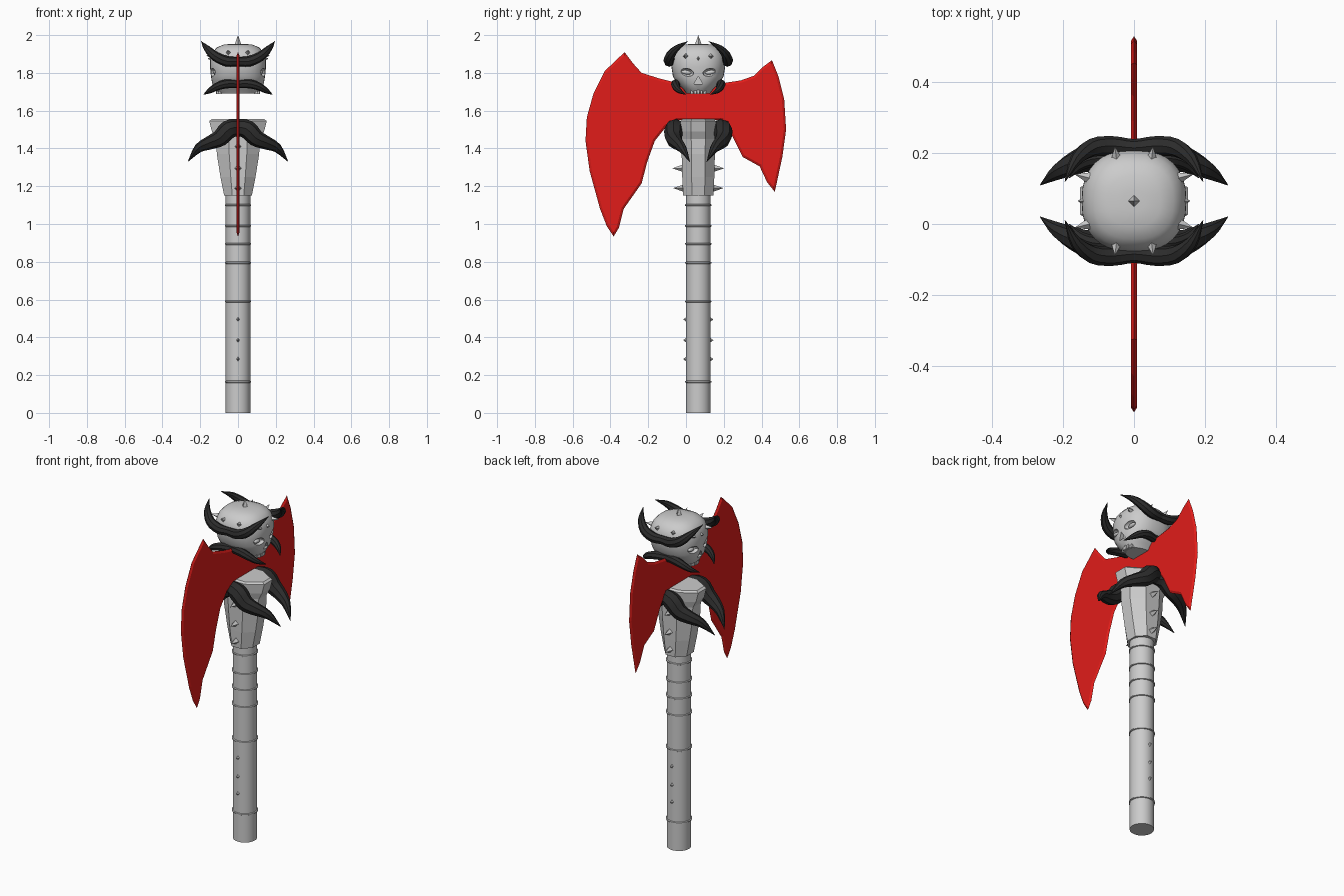
import bpy, bmesh, math
from mathutils import Vector, Matrix

if "Cube" in bpy.data.objects:
    bpy.data.objects.remove(bpy.data.objects["Cube"])

AXIS = Vector((0, 0.065, 0))      # centre line of the shaft


def material(name, rgb):
    m = bpy.data.materials.new(name)
    m.diffuse_color = (*rgb, 1)
    m.use_nodes = True
    m.node_tree.nodes["Principled BSDF"].inputs["Base Color"].default_value = m.diffuse_color
    return m


RED = material("red_blade", (0.75, 0.012, 0.01))
BLACK = material("black_horn", (0.025, 0.025, 0.025))


def finish(name, bm, mat=None, smooth=None, loc=AXIS):
    bmesh.ops.recalc_face_normals(bm, faces=bm.faces)
    me = bpy.data.meshes.new(name)
    bm.to_mesh(me)
    bm.free()
    ob = bpy.data.objects.new(name, me)
    ob.location = loc
    bpy.context.collection.objects.link(ob)
    if mat:
        me.materials.append(mat)
    if smooth:
        shade(ob, smooth)
    return ob


def select(ob):
    bpy.ops.object.select_all(action='DESELECT')
    ob.select_set(True)
    bpy.context.view_layer.objects.active = ob


def shade(ob, deg):
    select(ob)
    bpy.ops.object.shade_smooth_by_angle(angle=math.radians(deg))


def skin(bm, rings):
    """Bridge rings of points and cap both ends."""
    vs = [[bm.verts.new(p) for p in r] for r in rings]
    n = len(vs[0])
    for a, b in zip(vs, vs[1:]):
        for i in range(n):
            j = (i + 1) % n
            bm.faces.new((a[i], a[j], b[j], b[i]))
    bm.faces.new(vs[0])
    bm.faces.new(vs[-1])


def oval(z, rx, ry, n, power=2.0, turn=0.0):
    pts = []
    for i in range(n):
        a = 2 * math.pi * (i + turn) / n
        c, s = math.cos(a), math.sin(a)
        pts.append((rx * math.copysign(abs(c) ** (2 / power), c),
                    ry * math.copysign(abs(s) ** (2 / power), s), z))
    return pts


def aim(pos, direction):
    q = Vector(direction).to_track_quat('Z', 'Y')
    return Matrix.Translation(pos) @ q.to_matrix().to_4x4()


def spike(bm, pos, direction, r, length, stretch=1.0):
    m = aim(pos, direction) @ Matrix.Diagonal((r, r * stretch, 1, 1))
    bmesh.ops.create_cone(bm, cap_ends=True, segments=4, radius1=1, radius2=0, depth=length + 0.015,
                          matrix=m @ Matrix.Translation((0, 0, (length - 0.015) / 2)))


def horn(name, pts):
    """Tapered tube along a smooth path of (x, y, z, radius), mirrored to four horns' quarters."""
    p = [Vector(q) for q in pts]
    p = [2 * p[0] - p[1]] + p + [2 * p[-1] - p[-2]]
    p[0] = Vector((-p[2][0], *p[2][1:]))
    path = []
    for i in range(1, len(p) - 2):
        a, b, c, d = p[i - 1:i + 3]
        for k in range(3):
            t = k / 3
            path.append(0.5 * (2 * b + (c - a) * t + (2 * a - 5 * b + 4 * c - d) * t * t
                               + (3 * b - a - 3 * c + d) * t ** 3))
    path.append(p[-2])
    rings = []
    for i, q in enumerate(path):
        t = (path[min(i + 1, len(path) - 1)] - path[max(i - 1, 0)]).to_3d()
        if i == 0:
            t = Vector((1, 0, 0))
        side = t.cross(Vector((0, 1, 0))).normalized()
        up = side.cross(t).normalized()
        r = max(q[3], 0.001)
        rings.append([q.to_3d() + r * (math.cos(a) * side + math.sin(a) * up)
                      for a in (math.pi * k / 4 for k in range(8))])
    bm = bmesh.new()
    skin(bm, rings)
    ob = finish(name, bm, BLACK, 40)
    mod = ob.modifiers.new("mirror", 'MIRROR')
    mod.use_axis = (True, True, False)


# shaft with thin rings
bm = bmesh.new()
skin(bm, [oval(z, 0.065, 0.065, 32) for z in (0, 1.16)])
finish("shaft", bm, smooth=40)
bm = bmesh.new()
for z in (0.165, 0.59, 0.795, 0.895, 0.99, 1.1):
    skin(bm, [oval(z + dz, r, r, 32) for dz, r in ((-.006, .064), (-.003, .07), (.003, .07), (.006, .064))])
finish("shaft_rings", bm, smooth=40)

# eight-sided flaring collar
bm = bmesh.new()
k = 1 / math.cos(math.pi / 8)
skin(bm, [oval(z, rx * k, ry * k, 8, turn=0.5) for z, rx, ry in (
    (1.15, .073, .08), (1.25, .093, .085), (1.37, .112, .088), (1.45, .116, .09),
    (1.49, .138, .093), (1.545, .152, .093), (1.555, .14, .085))])
finish("collar", bm)

# studs on shaft and collar, front and back
bm = bmesh.new()
for s in (-1, 1):
    for z in (0.285, 0.385, 0.495):
        spike(bm, (0, s * 0.062, z), (0, s, 0), 0.018, 0.018, 1.4)
    for z, r in ((1.19, .08), (1.295, .084), (1.41, .087)):
        spike(bm, (0, s * r, z), (0, s, 0), 0.024, 0.053)
finish("shaft_studs", bm)

# double axe blade: outline at x = 0, inset and raised on each side for a sharp rim
outline = [(-.325, 1.91), (-.43, 1.81), (-.49, 1.69), (-.525, 1.565), (-.532, 1.44), (-.51, 1.28),
           (-.455, 1.08), (-.42, .99), (-.383, .934), (-.355, .98), (-.33, 1.08), (-.235, 1.215),
           (-.205, 1.33), (-.165, 1.44), (-.105, 1.515), (-.045, 1.55), (.19, 1.55), (.245, 1.465),
           (.3, 1.355), (.39, 1.305), (.43, 1.22), (.47, 1.17), (.51, 1.355), (.53, 1.5),
           (.52, 1.66), (.49, 1.78), (.455, 1.867), (.405, 1.83), (.36, 1.785), (.29, 1.76),
           (.19, 1.745), (-.08, 1.755), (-.14, 1.77), (-.235, 1.8), (-.28, 1.85)]
bm = bmesh.new()
face = bm.faces.new([bm.verts.new((0, y, z)) for y, z in outline])
face.normal_update()
bmesh.ops.inset_region(bm, faces=[face], thickness=0.012, use_boundary=True, use_even_offset=True)
for v in face.verts:
    v.co.x = 0.008
bmesh.ops.triangulate(bm, faces=[face])
geom = bm.verts[:] + bm.edges[:] + bm.faces[:]
bmesh.ops.mirror(bm, geom=geom, matrix=Matrix.Identity(4), merge_dist=0.0005, axis='X')
finish("axe_blade", bm, RED, loc=(0, 0, 0))

# two-faced skull
bm = bmesh.new()
skin(bm, [oval(z, rx, ry, 32, 2.4) for z, rx, ry in (
    (1.69, .1, .062), (1.715, .122, .08), (1.745, .138, .11), (1.78, .143, .134), (1.83, .148, .142),
    (1.875, .147, .144), (1.91, .134, .131), (1.935, .112, .108), (1.95, .075, .072), (1.954, .03, .03))])
skull = finish("skull", bm)

# eye sockets and nose holes cut out of both faces
cut = bmesh.new()
eyes = bmesh.new()
teeth = bmesh.new()
for sx in (-1, 1):
    for sy in (-1, 1):
        tilt = Matrix.Rotation(sy * 0.15, 4, 'X')
        for target, x, size in ((cut, .139, (.028, .04, .021)), (eyes, .121, (.012, .027, .011))):
            bmesh.ops.create_uvsphere(target, u_segments=16, v_segments=8, radius=1,
                                      matrix=Matrix.Translation((sx * x, sy * .063, 1.803)) @ tilt
                                      @ Matrix.Diagonal((*size, 1)))
    bmesh.ops.create_cone(cut, cap_ends=True, segments=3, radius1=.027, radius2=.027, depth=.05,
                          matrix=aim((sx * .145, 0, 1.755), (sx, 0, 0)))
    for i in range(-2, 3):
        bmesh.ops.create_cube(teeth, size=1, matrix=Matrix.Translation((sx * (.106 - .003 * i * i), i * .017, 1.7))
                              @ Matrix.Diagonal((.02, .013, .025, 1)))
cutter = finish("socket_cutter", cut)
mod = skull.modifiers.new("sockets", 'BOOLEAN')
mod.operation, mod.object, mod.solver = 'DIFFERENCE', cutter, 'EXACT'
select(skull)
bpy.ops.object.modifier_apply(modifier=mod.name)
bpy.data.objects.remove(cutter)
shade(skull, 35)
finish("eyes", eyes, smooth=40)
finish("teeth", teeth)

# spikes around the skull and on its crown
bm = bmesh.new()
spike(bm, (0, 0, 1.945), (0, 0, 1), 0.025, 0.055)
for sx in (-1, 1):
    spike(bm, (sx * .142, 0, 1.875), (sx, 0, .1), .018, .018, 1.4)
    for sy in (-1, 1):
        spike(bm, (sx * .13, sy * .066, 1.888), (sx, sy * .25, .1), .02, .04)
        spike(bm, (sx * .05, sy * .122, 1.905), (sx * .1, sy * .8, .4), .02, .036)
finish("skull_spikes", bm)

# black horns: collar, brow and jaw
horn("collar_horns", [(0, -.115, 1.51, .045), (.05, -.13, 1.5, .05), (.095, -.13, 1.455, .045),
                      (.15, -.115, 1.43, .036), (.21, -.085, 1.4, .024), (.265, -.045, 1.33, .001)])
horn("brow_horns", [(0, -.15, 1.86, .025), (.06, -.155, 1.862, .028), (.12, -.15, 1.888, .026),
                    (.165, -.115, 1.93, .017), (.195, -.055, 1.967, .001)])
horn("jaw_horns", [(0, -.11, 1.742, .022), (.06, -.12, 1.742, .024), (.11, -.118, 1.728, .021),
                   (.15, -.1, 1.705, .014), (.183, -.065, 1.685, .001)])
